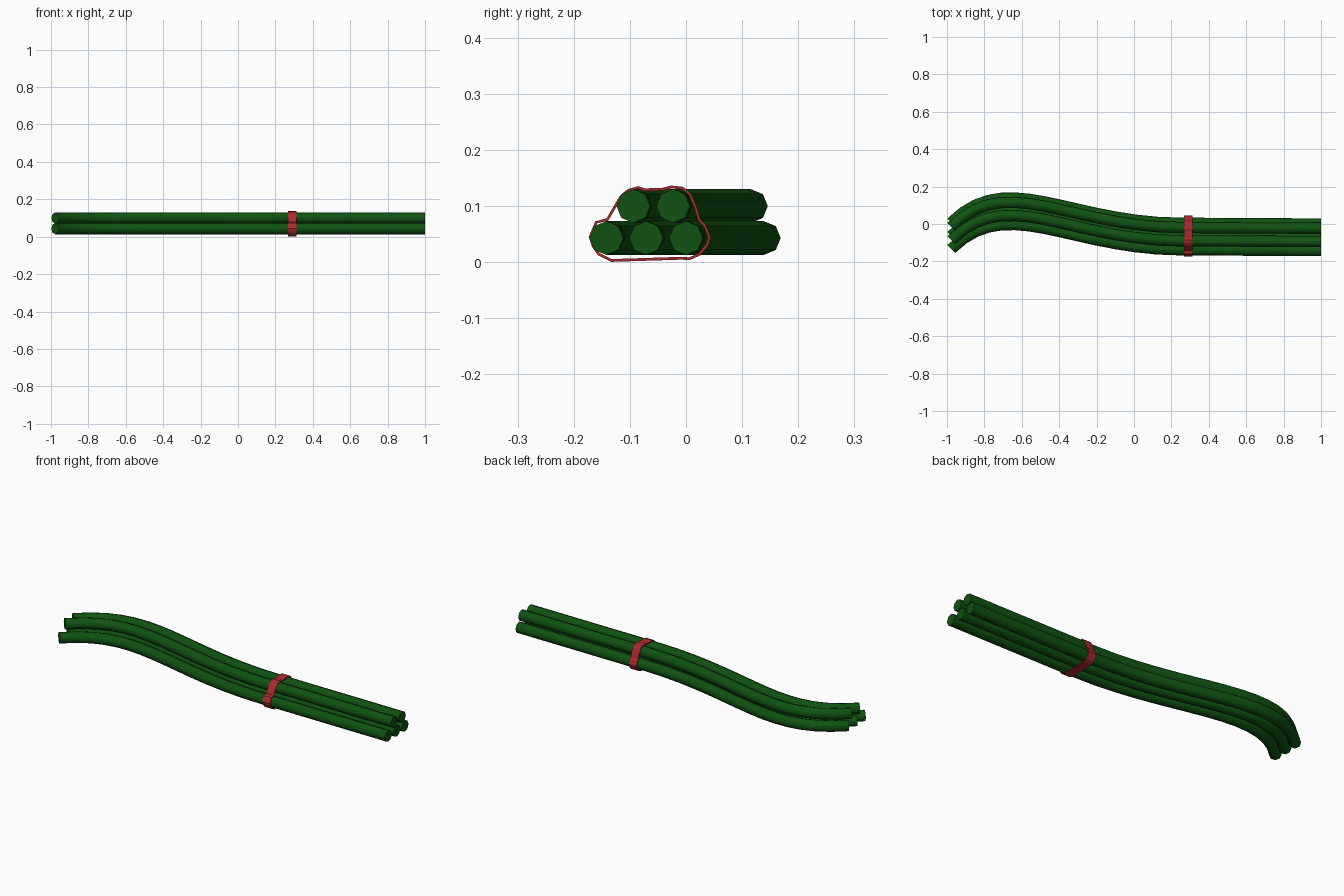
import bpy, bmesh

if "Cube" in bpy.data.objects:
    bpy.data.objects.remove(bpy.data.objects["Cube"])


def material(name, rgb):
    m = bpy.data.materials.new(name)
    m.diffuse_color = (*rgb, 1)
    m.use_nodes = True
    m.node_tree.nodes["Principled BSDF"].inputs["Base Color"].default_value = m.diffuse_color
    return m


green = material("dark green", (0.005, 0.085, 0.006))
red = material("strap red", (0.40, 0.024, 0.030))


def activate(ob):
    bpy.ops.object.select_all(action='DESELECT')
    ob.select_set(True)
    bpy.context.view_layer.objects.active = ob


# one cable: eight-sided tube swept along an S bend that runs out straight
def cable(name, y, z):
    cu = bpy.data.curves.new(name, 'CURVE')
    cu.dimensions = '3D'
    cu.bevel_depth = 0.03
    cu.bevel_resolution = 2
    cu.use_fill_caps = True
    cu.resolution_u = 14
    sp = cu.splines.new('BEZIER')
    sp.bezier_points.add(2)
    knots = [  # left handle, point, right handle (x, y)
        ((-1.27, -0.29), (-0.977, 0.008), (-0.68, 0.305)),
        ((-0.35, 0.006), (0.25, 0.004), (0.5, 0.003)),
        ((0.75, 0.001), (1.0, 0.0), (1.2, 0.0)),
    ]
    for bp, (l, p, r) in zip(sp.bezier_points, knots):
        bp.handle_left_type = bp.handle_right_type = 'FREE'
        bp.handle_left = (l[0], l[1] + y, z)
        bp.co = (p[0], p[1] + y, z)
        bp.handle_right = (r[0], r[1] + y, z)
    cu.materials.append(green)
    ob = bpy.data.objects.new(name, cu)
    bpy.context.collection.objects.link(ob)
    activate(ob)
    bpy.ops.object.convert(target='MESH')
    bpy.ops.object.shade_smooth_by_angle(angle=0.9)


# three cables below, two nested on top
for i in range(3):
    cable(f"bottom_cable_{i + 1}", -0.142 + 0.071 * i, 0.043)
for i in range(2):
    cable(f"top_cable_{i + 1}", -0.094 + 0.071 * i, 0.100)

# strap: closed band hugging the bundle (y, z)
outline = [(-0.160, 0.071), (-0.140, 0.076), (-0.116, 0.117), (-0.103, 0.128),
           (-0.085, 0.133), (-0.074, 0.129), (-0.042, 0.130), (-0.026, 0.134),
           (-0.006, 0.132), (0.007, 0.121), (0.017, 0.098), (0.024, 0.074),
           (0.033, 0.066), (0.042, 0.044), (0.037, 0.030), (0.024, 0.014),
           (0.006, 0.006), (-0.008, 0.007), (-0.133, 0.003), (-0.155, 0.014),
           (-0.165, 0.028), (-0.171, 0.045)]
bm = bmesh.new()
a, b = ([bm.verts.new((x, y, z)) for y, z in outline] for x in (0.267, 0.313))
for i in range(len(a)):
    bm.faces.new((a[i - 1], b[i - 1], b[i], a[i]))
bmesh.ops.recalc_face_normals(bm, faces=bm.faces)
me = bpy.data.meshes.new("strap")
bm.to_mesh(me)
bm.free()
me.materials.append(red)
strap = bpy.data.objects.new("strap", me)
bpy.context.collection.objects.link(strap)
sol = strap.modifiers.new("thickness", 'SOLIDIFY')
sol.thickness = 0.005
sol.offset = 0
